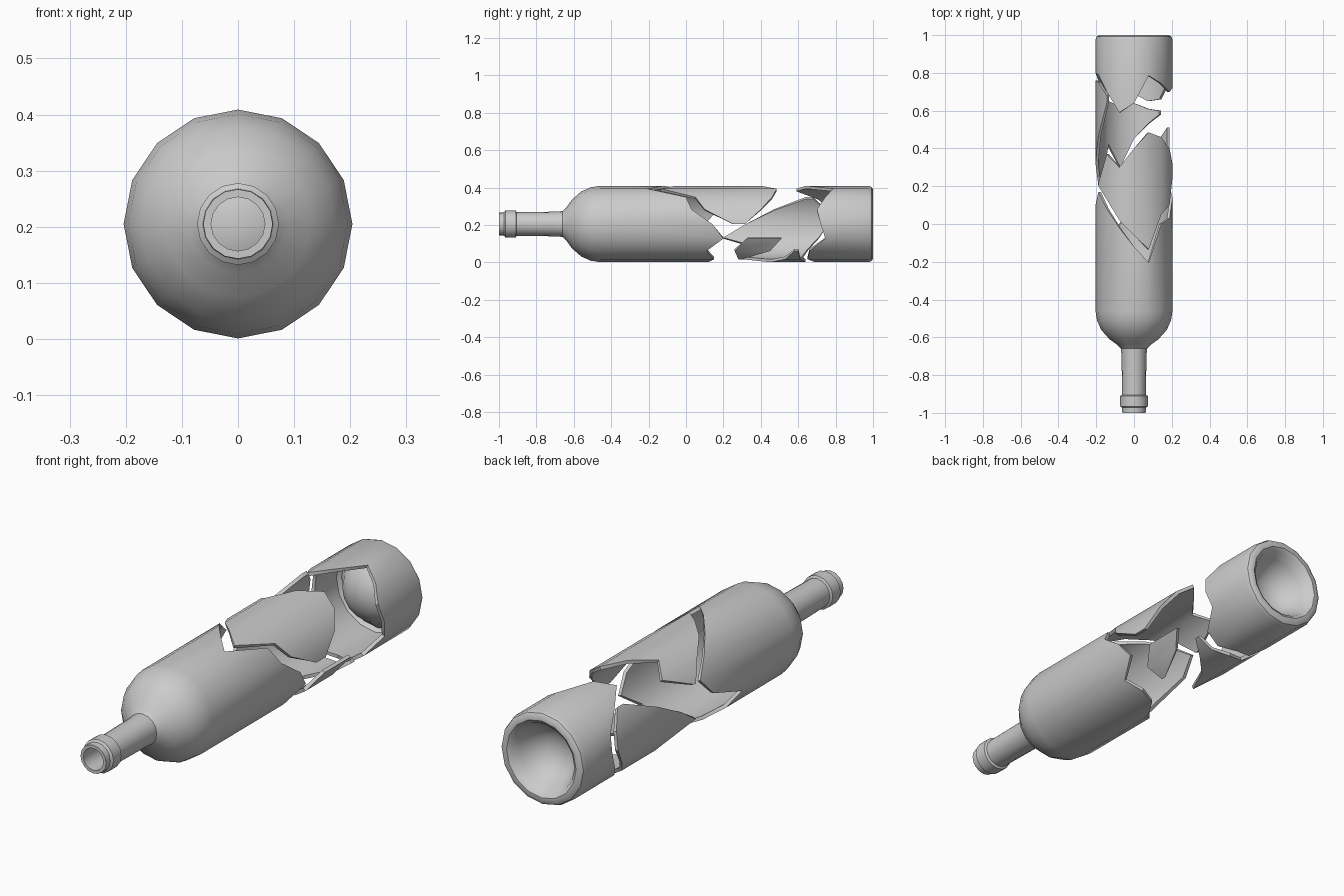
import bpy, bmesh, math

if "Cube" in bpy.data.objects:
    bpy.data.objects.remove(bpy.data.objects["Cube"])

N, R, T, ZC = 16, 0.204, 0.015, 0.205   # sides, body radius, glass thickness, axis height


def pt(k, r, y):
    a = 2 * math.pi * k / N
    return (r * math.cos(a), y, ZC + r * math.sin(a))


def finish(bm, name):
    bmesh.ops.remove_doubles(bm, verts=bm.verts, dist=1e-5)
    bmesh.ops.recalc_face_normals(bm, faces=bm.faces)
    me = bpy.data.meshes.new(name)
    bm.to_mesh(me)
    bm.free()
    ob = bpy.data.objects.new(name, me)
    bpy.context.collection.objects.link(ob)
    bpy.ops.object.select_all(action='DESELECT')
    ob.select_set(True)
    bpy.context.view_layer.objects.active = ob
    bpy.ops.object.shade_smooth_by_angle(angle=math.radians(35))
    return ob


def skin(bm, rings, cyclic):
    """Bridge successive columns of points, each column a closed loop."""
    cols = [[bm.verts.new(p) for p in ring] for ring in rings]
    m = len(cols[0])
    for i in range(len(cols) if cyclic else len(cols) - 1):
        a, b = cols[i], cols[(i + 1) % len(cols)]
        for j in range(m):
            n = (j + 1) % m
            bm.faces.new((a[j], a[n], b[n], b[j]))
    if not cyclic:
        bm.faces.new(cols[0])
        bm.faces.new(cols[-1])


def revolved(name, profile, edge, closed=True):
    """Spin (y, r) points; the profile starts and ends at the jagged edge."""
    bm = bmesh.new()
    rings = [[pt(k, R, edge[k])] + [pt(k, r, y) for y, r in profile]
             + [pt(k, R - T, edge[k])] for k in range(N)]
    if closed:
        skin(bm, rings, True)
    else:   # profile crosses the axis: weld the degenerate faces there
        skin(bm, rings, True)
        bmesh.ops.dissolve_degenerate(bm, dist=1e-5, edges=bm.edges)
    return finish(bm, name)


def shard(name, columns):
    """Curved splinter from (column, low y, high y) entries."""
    bm = bmesh.new()
    skin(bm, [[pt(k, R, lo), pt(k, R, hi), pt(k, R - T, hi), pt(k, R - T, lo)]
              for k, lo, hi in columns], False)
    return finish(bm, name)


# Neck, shoulder and front half of the body
neck_edge = [.14, .03, .0, -.205, -.12, -.02, .08, .17,
             .10, -.12, -.07, .0, .12, .15, .11, .20]
revolved("neck_half", [
    (-.46, .204), (-.51, .196), (-.56, .174), (-.61, .13), (-.64, .088), (-.66, .069),
    (-.70, .066), (-.905, .063), (-.91, .073), (-.965, .073), (-.972, .063), (-1.0, .062),
    (-1.0, .048), (-.70, .051), (-.65, .058), (-.61, .112), (-.56, .158),
    (-.51, .18), (-.46, .189)], neck_edge)

# Base with a hollow punt, walls doubled on the inside
base_edge = [.72, .70, .745, .785, .64, .59, .70, .79,
             .80, .76, .70, .67, .69, .65, .66, .745]
bm = bmesh.new()
outer = [(.975, .204), (.992, .198), (1.0, .185), (1.0, .168), (.988, .152),
         (.95, .135), (.90, .105), (.865, .06)]
inner = [(.85, .065), (.885, .115), (.935, .15), (.965, .175), (.95, .189)]
for prof, r0, tip in ((outer, R, .855), (inner[::-1], R - T, .838)):
    rows = [[bm.verts.new(pt(k, r0, base_edge[k])) for k in range(N)]]
    rows += [[bm.verts.new(pt(k, r, y)) for k in range(N)] for y, r in prof]
    for a, b in zip(rows, rows[1:]):
        for k in range(N):
            n = (k + 1) % N
            bm.faces.new((a[k], a[n], b[n], b[k]))
    top = bm.verts.new(pt(0, 0, tip))
    for k in range(N):
        bm.faces.new((rows[-1][k], rows[-1][(k + 1) % N], top))
    if r0 == R:
        rim = rows[0]
    else:
        for k in range(N):   # broken rim joining both skins
            n = (k + 1) % N
            bm.faces.new((rim[k], rim[n], rows[0][n], rows[0][k]))
finish(bm, "base_half")

# Loose splinters: top, lower left and small lower right
shard("top_shard", [(0, .25, .315), (1, .10, .40), (2, .05, .46), (3, -.135, .485),
                    (4, -.06, .40), (5, .02, .30), (6, .13, .37), (7, .20, .215)])
shard("lower_left_shard", [(6, .64, .68), (7, .47, .75), (8, .32, .76), (9, .20, .71),
                           (10, .42, .65), (11, .30, .62), (12, .45, .64),
                           (13, .53, .61), (14, .58, .60)])
shard("lower_right_shard", [(13, .28, .30), (14, .26, .45), (15, .33, .51)])
